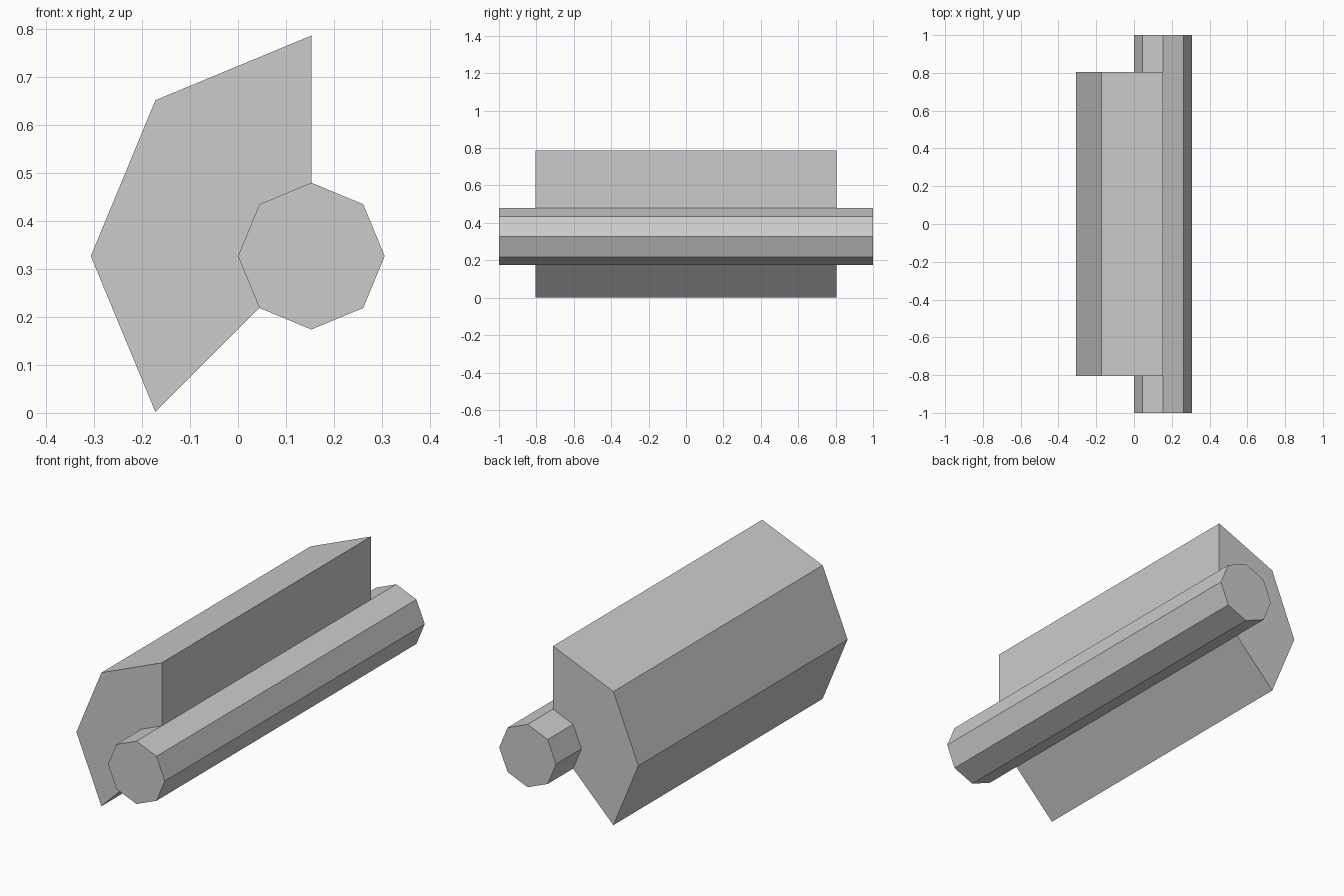
import bpy, bmesh, math

if "Cube" in bpy.data.objects:
    bpy.data.objects.remove(bpy.data.objects["Cube"])

CX, CZ = 0.153, 0.327   # shared axis of both parts
R_PIN, R_BODY = 0.153, 0.46

grey = bpy.data.materials.new("light_grey")
grey.diffuse_color = (0.6, 0.6, 0.6, 1)
grey.use_nodes = True
grey.node_tree.nodes["Principled BSDF"].inputs["Base Color"].default_value = grey.diffuse_color


def ring_point(radius, degrees):
    a = math.radians(degrees)
    return CX + radius * math.cos(a), CZ + radius * math.sin(a)


def prism(name, profile, half_length):
    """Extrude an x/z profile along y."""
    bm = bmesh.new()
    face = bm.faces.new([bm.verts.new((x, -half_length, z)) for x, z in profile])
    ext = bmesh.ops.extrude_face_region(bm, geom=[face], use_keep_orig=True)
    verts = [v for v in ext["geom"] if isinstance(v, bmesh.types.BMVert)]
    bmesh.ops.translate(bm, verts=verts, vec=(0, 2 * half_length, 0))
    bmesh.ops.recalc_face_normals(bm, faces=bm.faces)
    mesh = bpy.data.meshes.new(name)
    bm.to_mesh(mesh)
    bm.free()
    mesh.materials.append(grey)
    obj = bpy.data.objects.new(name, mesh)
    bpy.context.collection.objects.link(obj)
    return obj


# Eight-sided shaft running the full length
prism("shaft", [ring_point(R_PIN, 45 * i) for i in range(8)], 1.0)

# Partial outer shell: three octagon sides, meeting the shaft at its inner edge
outer = [ring_point(R_BODY, a) for a in (90, 135, 180, 225)]
inner = [ring_point(R_PIN, a) for a in (225, 180, 135, 90)]
prism("outer_shell", outer + inner, 0.805)
